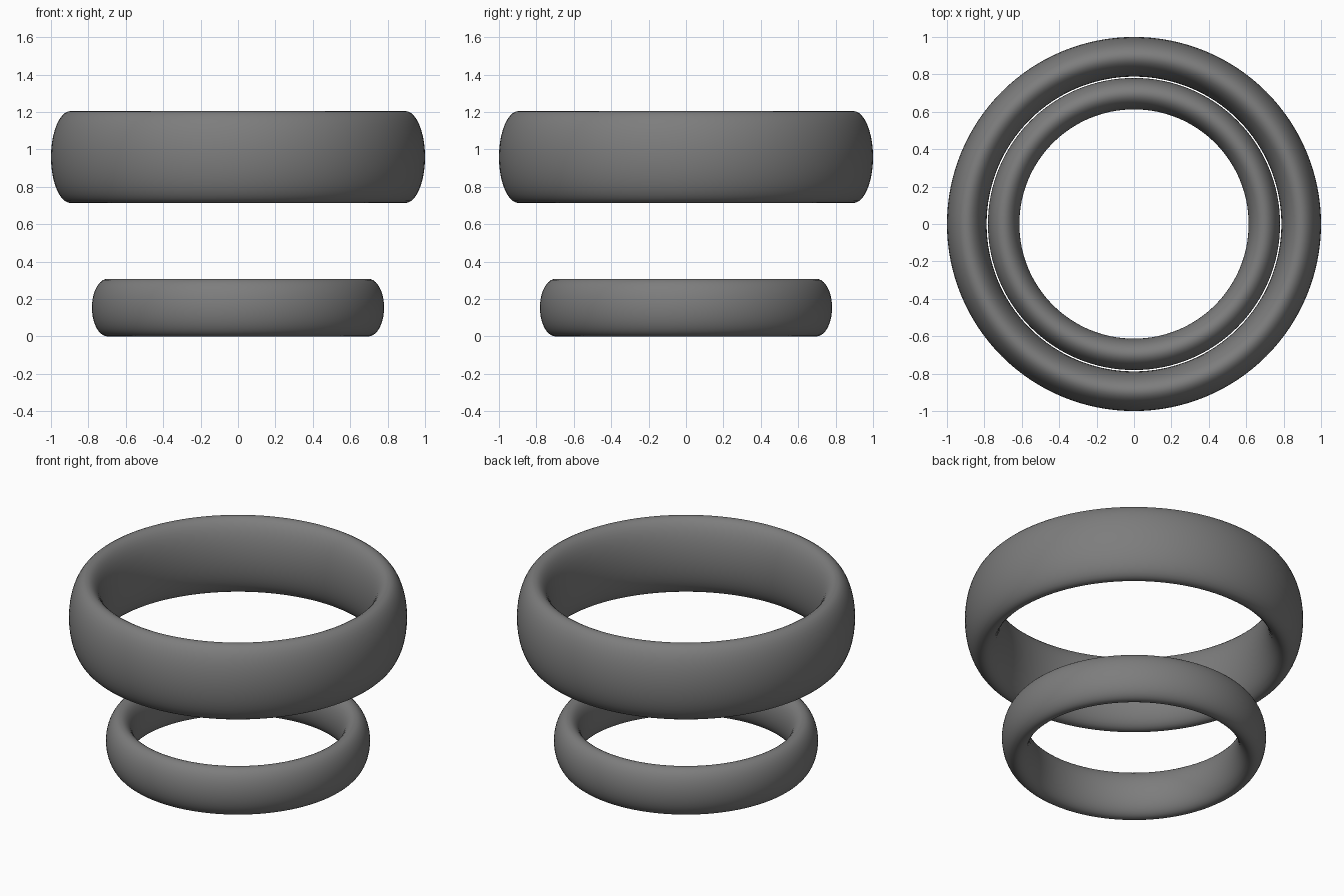
import bpy
from math import cos, sin, tau

if "Cube" in bpy.data.objects:
    bpy.data.objects.remove(bpy.data.objects["Cube"])

# Dark grey shared by both rings
grey = bpy.data.materials.new("dark_grey")
grey.diffuse_color = (0.205, 0.205, 0.205, 1)
grey.use_nodes = True
grey.node_tree.nodes["Principled BSDF"].inputs["Base Color"].default_value = grey.diffuse_color


def make_ring(name, inner, outer, bottom, top, around=128, section=40):
    """Sweep an upright elliptical section around the z axis."""
    mid_r, half_r = (outer + inner) / 2, (outer - inner) / 2
    mid_z, half_z = (top + bottom) / 2, (top - bottom) / 2
    verts, faces = [], []
    for i in range(around):
        a = tau * i / around
        for j in range(section):
            t = tau * j / section
            r = mid_r + half_r * cos(t)
            verts.append((r * cos(a), r * sin(a), mid_z + half_z * sin(t)))
            i2, j2 = (i + 1) % around, (j + 1) % section
            faces.append((i * section + j, i2 * section + j,
                          i2 * section + j2, i * section + j2))
    mesh = bpy.data.meshes.new(name)
    mesh.from_pydata(verts, [], faces)
    mesh.shade_smooth()
    mesh.materials.append(grey)
    obj = bpy.data.objects.new(name, mesh)
    bpy.context.collection.objects.link(obj)
    return obj


# Wide ring floating above, narrow ring resting on the ground
make_ring("large_ring", 0.788, 1.0, 0.713, 1.205)
make_ring("small_ring", 0.613, 0.781, 0.0, 0.308)
